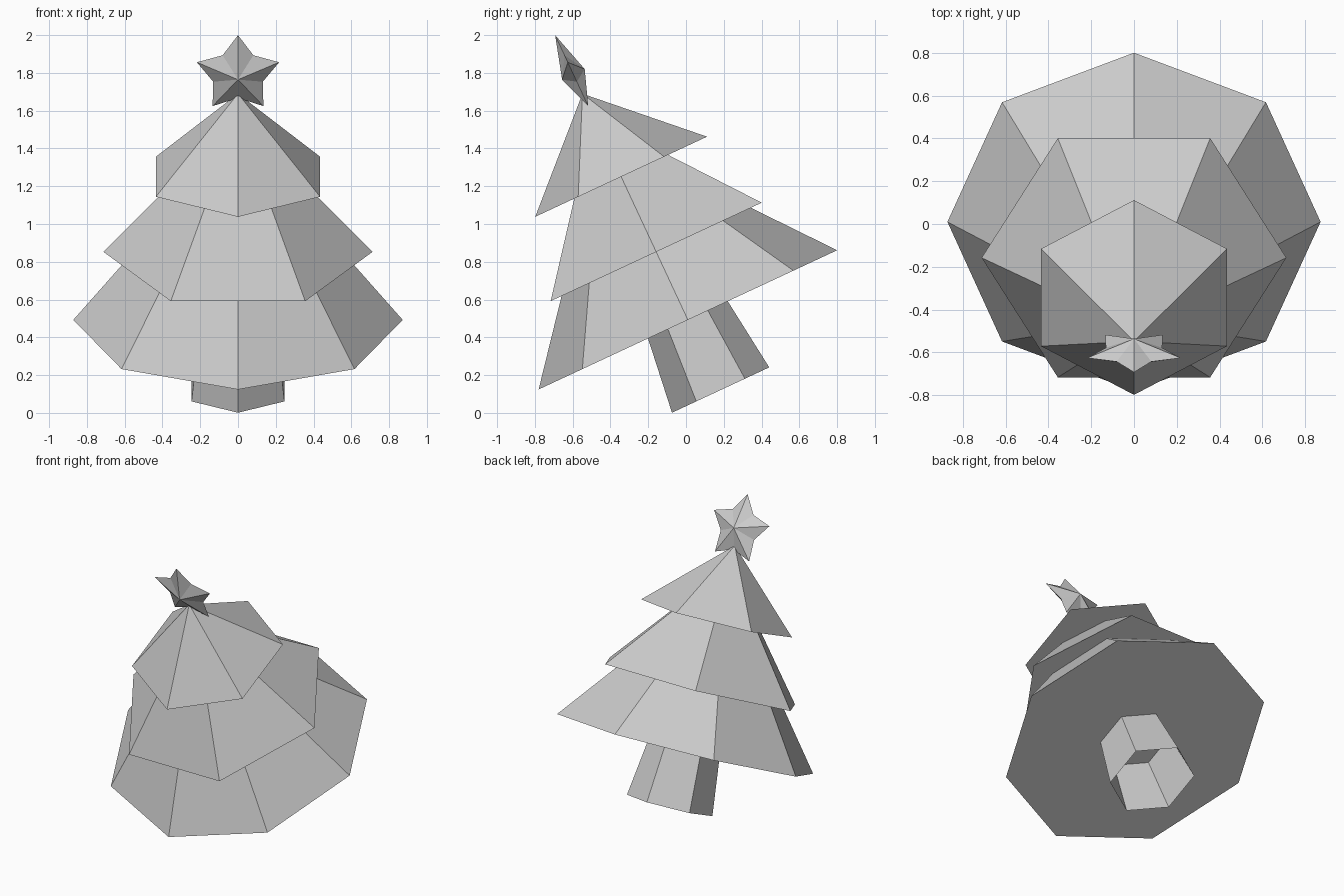
import bpy, bmesh
from math import sin, cos, pi, radians
from mathutils import Matrix

cube = bpy.data.objects.get("Cube")
if cube:
    bpy.data.objects.remove(cube)

grey = bpy.data.materials.new("light_grey")
grey.use_nodes = True
colour = (0.6, 0.6, 0.6, 1)
grey.diffuse_color = colour
grey.node_tree.nodes["Principled BSDF"].inputs["Base Color"].default_value = colour

# The whole tree leans forward around the middle of its lowest tier
LEAN = Matrix.Translation((0, 0.01, 0.4925)) @ Matrix.Rotation(radians(25), 4, 'X')


def finish(name, bm, height):
    bmesh.ops.recalc_face_normals(bm, faces=bm.faces)
    bm.transform(LEAN @ Matrix.Translation((0, 0, height)))
    mesh = bpy.data.meshes.new(name)
    bm.to_mesh(mesh)
    bm.free()
    mesh.materials.append(grey)
    obj = bpy.data.objects.new(name, mesh)
    bpy.context.collection.objects.link(obj)
    return obj


def ring(bm, sides, radius, z, offset):
    angles = [offset + 2 * pi * i / sides for i in range(sides)]
    return [bm.verts.new((radius * cos(a), radius * sin(a), z)) for a in angles]


def tier(name, sides, radius, base, height, offset):
    bm = bmesh.new()
    rim = ring(bm, sides, radius, 0, offset)
    tip = bm.verts.new((0, 0, height))
    bm.faces.new(rim)
    for i in range(sides):
        bm.faces.new((rim[i], rim[(i + 1) % sides], tip))
    return finish(name, bm, base)


# Foliage tiers
tier("lower_tier", 8, 0.872, 0, 1.085, 0)
tier("middle_tier", 6, 0.712, 0.397, 0.79, 0)
tier("upper_tier", 6, 0.502, 0.836, 0.485, pi / 2)

# Tapered trunk, open at the bottom
bm = bmesh.new()
low = ring(bm, 6, 0.284, 0, pi / 2)
high = ring(bm, 6, 0.233, 0.41, pi / 2)
for i in range(6):
    j = (i + 1) % 6
    bm.faces.new((low[i], low[j], high[j], high[i]))
finish("trunk", bm, -0.41)

# Faceted five-pointed star
bm = bmesh.new()
outline = []
for i in range(10):
    r = 0.138 if i % 2 else 0.229
    outline.append(bm.verts.new((r * sin(i * pi / 5), 0, r * cos(i * pi / 5))))
for depth in (-0.066, 0.066):
    centre = bm.verts.new((0, depth, 0))
    for i in range(10):
        bm.faces.new((outline[i], outline[(i + 1) % 10], centre))
finish("star", bm, 1.434)
